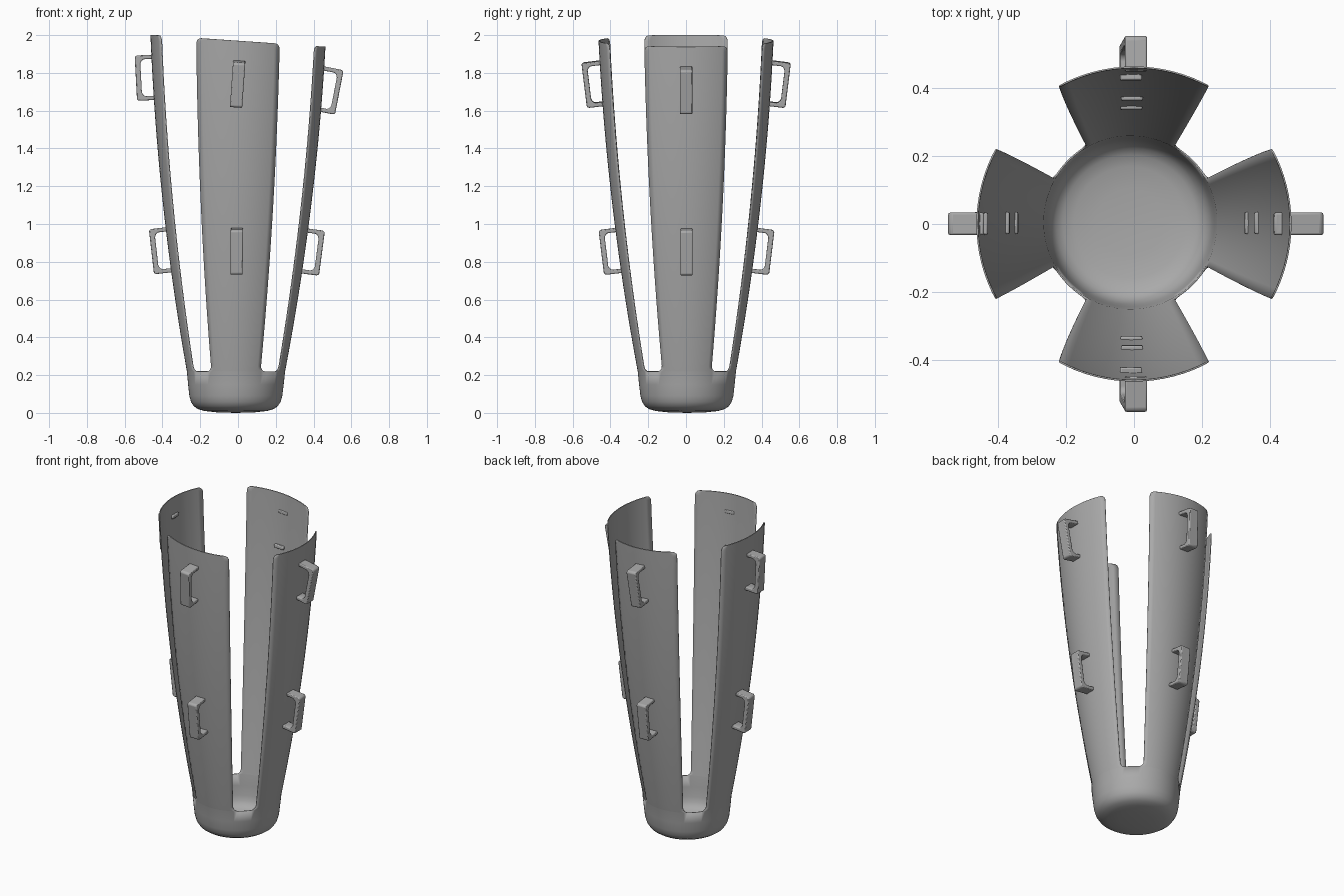
import bpy, bmesh
from math import sin, cos, pi, radians, sqrt
from mathutils import Matrix, Vector

cube = bpy.data.objects.get("Cube")
if cube:
    bpy.data.objects.remove(cube, do_unlink=True)

grey = bpy.data.materials.new("plain_grey")
grey.use_nodes = True
grey.diffuse_color = (0.4, 0.4, 0.4, 1)
grey.node_tree.nodes["Principled BSDF"].inputs["Base Color"].default_value = (0.4, 0.4, 0.4, 1)

SLOT, RIM, CORNER = 0.22, 1.97, 0.03


def make_object(name, bm):
    mesh = bpy.data.meshes.new(name)
    bm.to_mesh(mesh)
    bm.free()
    mesh.materials.append(grey)
    obj = bpy.data.objects.new(name, mesh)
    bpy.context.collection.objects.link(obj)
    return obj


def wall_radius(z):
    d = z - SLOT
    return 0.26 + 0.154 * d - 0.039 * d * (z - 1)


def half_angle(z):
    """Half the angular width of a panel, with rounded slot and rim corners."""
    a = 30 - 1.5 * max(z - SLOT, 0) / (RIM - SLOT)
    low = min(max((z - SLOT) / CORNER, 0), 1)
    high = min(max((z - RIM + CORNER) / CORNER, 0), 1)
    a += 6 * (1 - sqrt(1 - (1 - low) ** 2))
    a -= 3.5 * (1 - sqrt(1 - high ** 2))
    return radians(a)


def settle(p):
    """Slight lean of the shell and slope of its rim."""
    k = 1 - p.z / 2
    return Vector((p.x - 0.012 * k, p.y + 0.005 * k,
                   p.z - 0.068 * p.x * (p.z / RIM) ** 2))


# Shell: closed cup below the slots, four flared panels above
PANEL, GAP = 14, 5
base = [(0.1, 0.003), (0.165, 0.01), (0.2, 0.02), (0.222, 0.035),
        (0.237, 0.058), (0.246, 0.09), (0.253, 0.15)]
heights = [SLOT + CORNER * (1 - cos(i * pi / 10)) for i in range(6)]
heights += [SLOT + CORNER + (RIM - SLOT - 2 * CORNER) * i / 20 for i in range(1, 21)]
heights += [RIM - CORNER + CORNER * sin(i * pi / 10) for i in range(1, 6)]
rows = base + [(wall_radius(z), z) for z in heights]

bm = bmesh.new()
grid = []
for r, z in rows:
    ring = []
    half = half_angle(z)
    for q in range(4):
        mid = q * pi / 2
        angles = [mid + half * (2 * i / PANEL - 1) for i in range(PANEL + 1)]
        if z <= SLOT + 1e-6:
            gap = pi / 2 - 2 * half
            angles += [mid + half + gap * i / GAP for i in range(1, GAP)]
        else:
            angles += [None] * (GAP - 1)
        for a in angles:
            ring.append(None if a is None else
                        bm.verts.new(settle(Vector((r * cos(a), r * sin(a), z)))))
    grid.append(ring)
count = len(grid[0])
per_quarter = PANEL + GAP
for j in range(len(grid) - 1):
    for c in range(count):
        if rows[j + 1][1] > SLOT + 1e-6 and c % per_quarter >= PANEL:
            continue
        d = (c + 1) % count
        bm.faces.new((grid[j][c], grid[j][d], grid[j + 1][d], grid[j + 1][c]))
centre = bm.verts.new(settle(Vector((0, 0, 0))))
for c in range(count):
    bm.faces.new((centre, grid[0][(c + 1) % count], grid[0][c]))
shell = make_object("slotted_shell", bm)
thick = shell.modifiers.new("thickness", "SOLIDIFY")
thick.thickness = 0.005
thick.offset = -1

# Handles: C-shaped brackets whose feet pass just through the wall
half_c = [(-0.016, 0.12), (0.08, 0.12), (0.09, 0.112)]
inner_c = [(0.062, 0.075), (0.056, 0.09), (0.044, 0.098), (-0.016, 0.098)]
outline = half_c + [(u, -v) for u, v in reversed(half_c)]
outline += [(u, -v) for u, v in reversed(inner_c)] + inner_c


def add_handle(name, turn, z, lean):
    bm = bmesh.new()
    verts = [bm.verts.new((u, -0.0325, v)) for u, v in outline]
    face = bm.faces.new(verts)
    out = bmesh.ops.extrude_face_region(bm, geom=[face])
    bmesh.ops.translate(bm, vec=(0, 0.065, 0),
                        verts=[g for g in out["geom"] if isinstance(g, bmesh.types.BMVert)])
    bmesh.ops.recalc_face_normals(bm, faces=bm.faces)
    place = (Matrix.Translation(settle(Vector((0, 0, z)))) @ Matrix.Rotation(radians(lean), 4, "Y")
             @ Matrix.Rotation(turn, 4, "Z")
             @ Matrix.Translation((wall_radius(z), 0, 0)) @ Matrix.Rotation(radians(7), 4, "Y"))
    bm.transform(place)
    obj = make_object(name, bm)
    bevel = obj.modifiers.new("soft_edges", "BEVEL")
    bevel.width = 0.005
    bevel.segments = 2
    return obj


parts = [shell]
for q, side in enumerate(("left", "back", "right", "front")):
    parts.append(add_handle(side + "_lower_handle", q * pi / 2, 0.86, 0.5))
    parts.append(add_handle(side + "_upper_handle", q * pi / 2, 1.745, 4))

# Smooth shading with crisp corners
bpy.ops.object.select_all(action="DESELECT")
for obj in parts:
    obj.select_set(True)
bpy.context.view_layer.objects.active = shell
bpy.ops.object.shade_smooth_by_angle(angle=radians(35))
